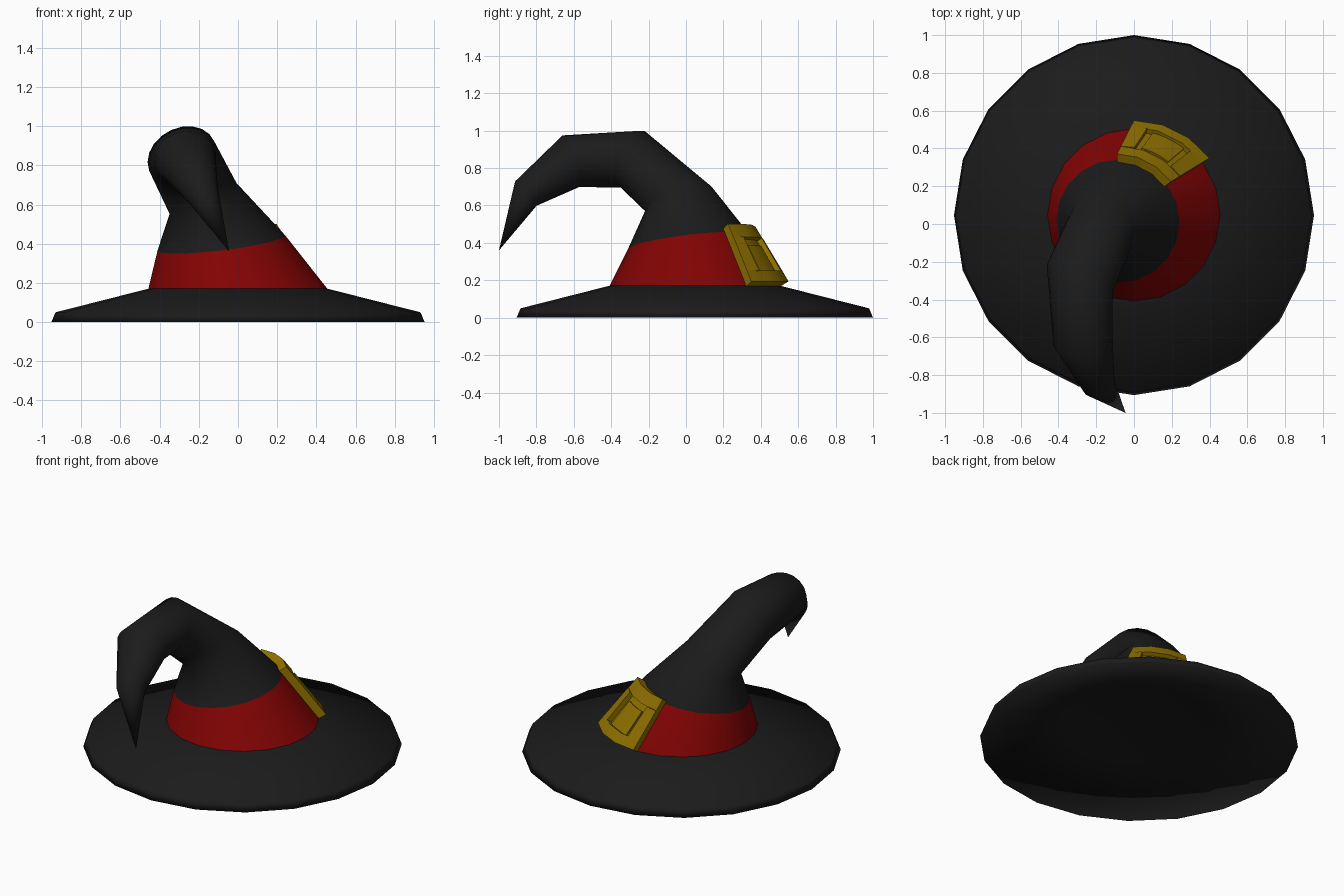
import bpy, bmesh, math
from mathutils import Vector

if "Cube" in bpy.data.objects:
    bpy.data.objects.remove(bpy.data.objects["Cube"])

SIDES = 20


def material(name, rgb):
    m = bpy.data.materials.new(name)
    m.diffuse_color = (*rgb, 1)
    m.use_nodes = True
    m.node_tree.nodes["Principled BSDF"].inputs["Base Color"].default_value = m.diffuse_color
    return m


black = material("black felt", (0.011, 0.011, 0.011))
red = material("red ribbon", (0.225, 0.001, 0.001))
gold = material("old gold", (0.28, 0.165, 0.0))


def finish(bm, name, mats, angle):
    bmesh.ops.recalc_face_normals(bm, faces=bm.faces)
    me = bpy.data.meshes.new(name)
    bm.to_mesh(me)
    bm.free()
    for m in mats:
        me.materials.append(m)
    ob = bpy.data.objects.new(name, me)
    bpy.context.collection.objects.link(ob)
    bpy.ops.object.select_all(action='DESELECT')
    ob.select_set(True)
    bpy.context.view_layer.objects.active = ob
    bpy.ops.object.shade_smooth_by_angle(angle=math.radians(angle))
    return ob


def ring_point(ring, ang):
    """Point on a tilted ellipse: (centre, normal, radius, sideways stretch)."""
    c, n, r, s = Vector(ring[0]), Vector(ring[1]).normalized(), ring[2], ring[3]
    a = Vector((1, 0, 0))
    a = (a - a.dot(n) * n).normalized()
    return c + r * (s * math.cos(ang) * a + math.sin(ang) * n.cross(a))


def loft(bm, rings, tip=None, start=None):
    loops = [[bm.verts.new(ring_point(r, 2 * math.pi * i / SIDES)) for i in range(SIDES)]
             for r in rings]
    for k, (lo, hi) in enumerate(zip(loops, loops[1:])):
        for i in range(SIDES):
            j = (i + 1) % SIDES
            f = bm.faces.new((lo[i], lo[j], hi[j], hi[i]))
            f.material_index = 1 if k == 0 else 0
    for point, loop in ((start, loops[0]), (tip, loops[-1])):
        if point:
            p = bm.verts.new(point)
            for i in range(SIDES):
                bm.faces.new((loop[i], loop[(i + 1) % SIDES], p))


# Brim: hollow underside, thin outer edge, sloping top, softly shaded all round
up = (0, 0, 1)
bm = bmesh.new()
loft(bm, [((0, 0.047, z), up, r, 1) for r, z in
          ((0.45, 0.12), (0.953, 0.0), (0.932, 0.05), (0.44, 0.175))],
     start=(0, 0.047, 0.12))
for f in bm.faces:
    f.material_index = 0
finish(bm, "brim", [black], 180)

# Crown: bent cone, lowest section is the ribbon
base = ((0, 0.048, 0.168), up, 0.458, 1)
band = ((-0.085, 0.015, 0.405), (-0.12, -0.12, 1), 0.328, 1)
bm = bmesh.new()
loft(bm, [base, band,
          ((-0.175, -0.03, 0.625), (-0.46, -0.32, 1), 0.19, 1),
          ((-0.287, -0.285, 0.847), (-0.14, -0.30, 0.13), 0.164, 1.16),
          ((-0.27, -0.615, 0.837), (0.06, -0.275, -0.09), 0.145, 1.1),
          ((-0.185, -0.855, 0.665), (0.06, -0.13, -0.11), 0.087, 1)],
     tip=(-0.045, -1.0, 0.36))
finish(bm, "crown", [black, red], 80)


# Buckle: curved slabs laid on the ribbon
def on_ribbon(u, v, d):
    ang = math.radians(90 - 53 * u)
    p = ring_point(base, ang).lerp(ring_point(band, ang), v)
    return p + d * Vector((0.85 * math.cos(ang), 0.85 * math.sin(ang), 0.53))


def slab(bm, u0, u1, v0, v1, d0, d1, n=1):
    secs = []
    for i in range(n + 1):
        u = u0 + (u1 - u0) * i / n
        secs.append([bm.verts.new(on_ribbon(u, v, d))
                     for v, d in ((v0, d0), (v1, d0), (v1, d1), (v0, d1))])
    for s, t in zip(secs, secs[1:]):
        for i in range(4):
            j = (i + 1) % 4
            bm.faces.new((s[i], s[j], t[j], t[i]))
    bm.faces.new(secs[0])
    bm.faces.new(secs[-1])


bm = bmesh.new()
slab(bm, 0.1, 0.9, 0.05, 0.97, -0.01, 0.022, 3)      # back plate
slab(bm, 0.0, 1.0, 0.0, 0.20, -0.01, 0.05, 3)        # lower bar
slab(bm, 0.0, 1.0, 0.82, 1.06, -0.01, 0.048, 3)      # upper bar
slab(bm, 0.0, 0.20, 0.20, 0.82, -0.01, 0.05)         # side bars
slab(bm, 0.80, 1.0, 0.20, 0.82, -0.01, 0.05)
slab(bm, 0.28, 0.72, 0.20, 0.70, 0.0, 0.030, 3)      # inner tongue
finish(bm, "buckle", [gold], 25)
